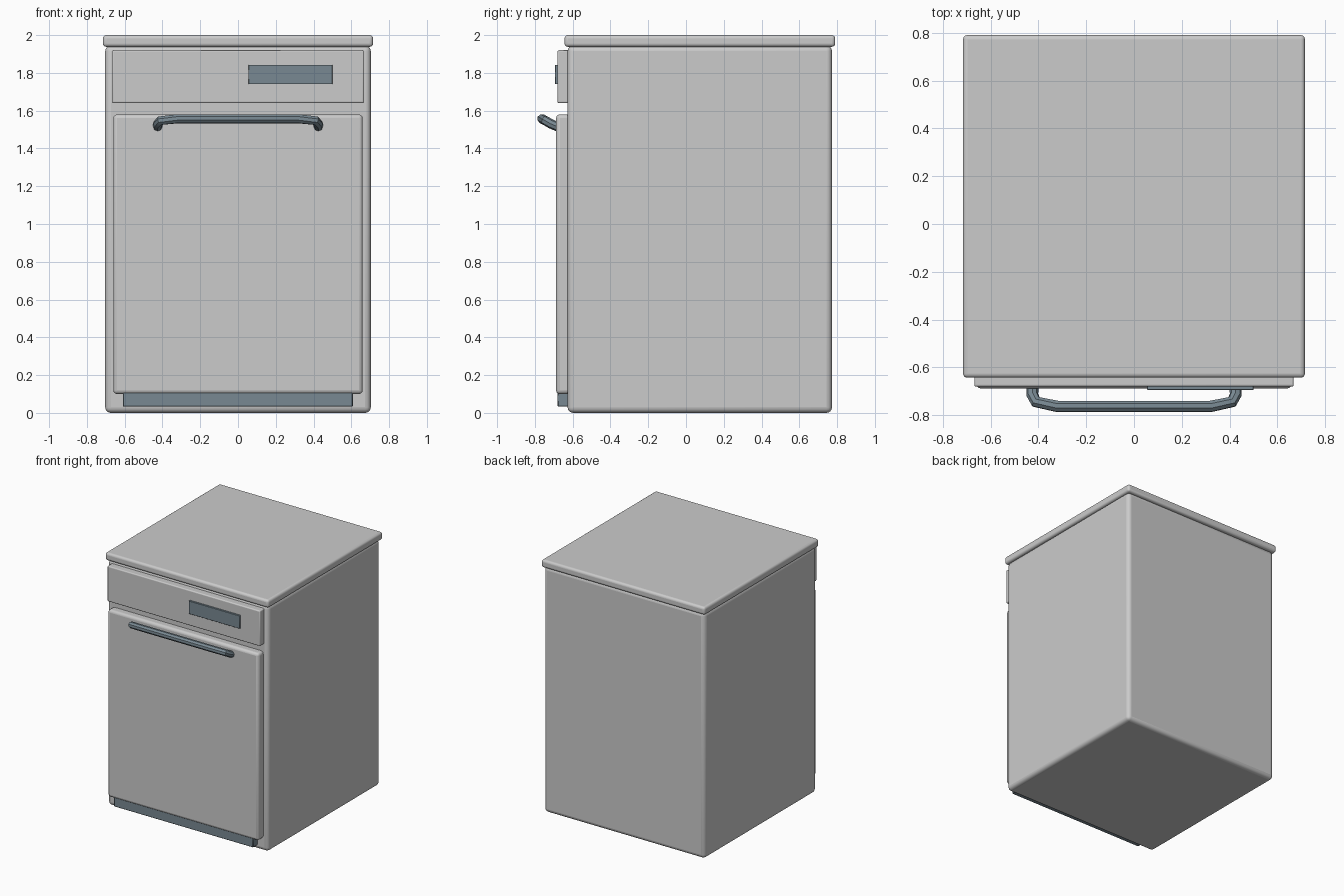
import bpy

if "Cube" in bpy.data.objects:
    bpy.data.objects.remove(bpy.data.objects["Cube"])

steel = bpy.data.materials.new("dark_trim")
steel.diffuse_color = (0.19, 0.25, 0.29, 1)
steel.use_nodes = True
steel.node_tree.nodes["Principled BSDF"].inputs["Base Color"].default_value = steel.diffuse_color


def smooth(obj):
    bpy.ops.object.select_all(action='DESELECT')
    bpy.context.view_layer.objects.active = obj
    obj.select_set(True)
    bpy.ops.object.shade_smooth_by_angle()


def box(name, x, y, z, bevel=0.0, segments=3, mat=None):
    """Rounded box given by (min, max) ranges."""
    bpy.ops.mesh.primitive_cube_add(size=1)
    obj = bpy.context.object
    obj.name = name
    for v in obj.data.vertices:
        v.co = [r[0] if c < 0 else r[1] for c, r in zip(v.co, (x, y, z))]
    if bevel:
        m = obj.modifiers.new("round_edges", 'BEVEL')
        m.width, m.segments = bevel, segments
        smooth(obj)
    if mat:
        obj.data.materials.append(mat)
    return obj


# Cabinet and worktop
box("cabinet", (-0.703, 0.703), (-0.627, 0.773), (0.0, 1.945), 0.03, 4)
box("worktop", (-0.715, 0.715), (-0.643, 0.79), (1.938, 2.0), 0.018, 4)

# Front panels
box("control_panel", (-0.668, 0.668), (-0.68, -0.60), (1.64, 1.92), 0.008)
box("door", (-0.66, 0.66), (-0.688, -0.60), (0.10, 1.58), 0.02)
box("display", (0.055, 0.50), (-0.694, -0.66), (1.74, 1.843), 0.002, 1, steel)
box("kick_plate", (-0.61, 0.608), (-0.68, -0.60), (0.033, 0.12), 0.004, 1, steel)

# Handle: bent tube tilted up and away from the door, mirrored about x
half = [(0.425, -0.68, 1.515), (0.425, -0.715, 1.53),
        (0.41, -0.744, 1.547), (0.32, -0.763, 1.557)]
path = [(-x, y, z) for x, y, z in half] + half[::-1]
curve = bpy.data.curves.new("door_handle", 'CURVE')
curve.dimensions = '3D'
curve.bevel_depth = 0.025
curve.bevel_resolution = 2
curve.use_fill_caps = True
spline = curve.splines.new('POLY')
spline.points.add(len(path) - 1)
for p, co in zip(spline.points, path):
    p.co = (*co, 1)
handle = bpy.data.objects.new("door_handle", curve)
bpy.context.collection.objects.link(handle)
curve.materials.append(steel)
bpy.ops.object.select_all(action='DESELECT')
bpy.context.view_layer.objects.active = handle
handle.select_set(True)
bpy.ops.object.convert(target='MESH')
smooth(bpy.context.object)
